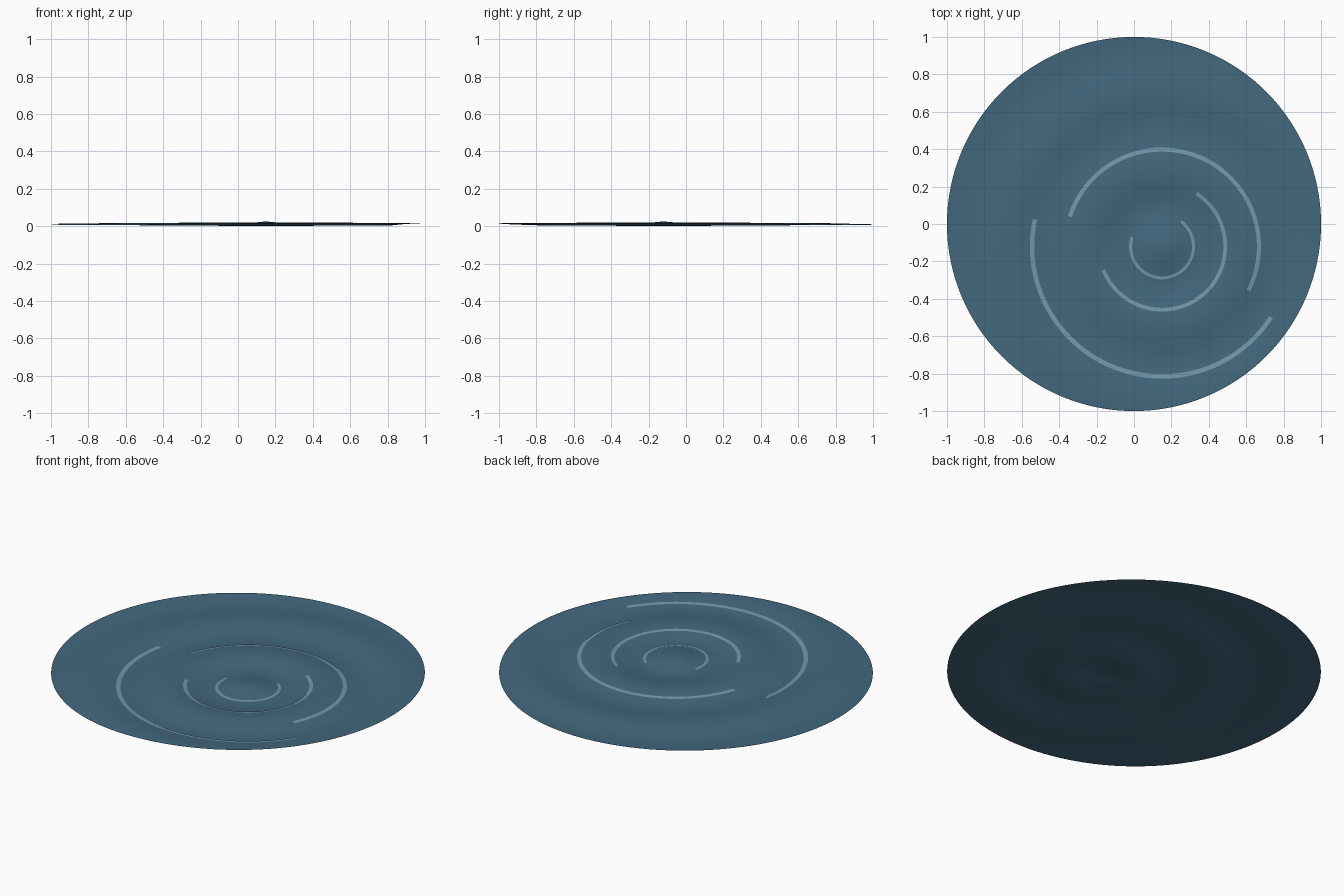
import bpy, bmesh, math

if "Cube" in bpy.data.objects:
    bpy.data.objects.remove(bpy.data.objects["Cube"])

CX, CY = 0.15, -0.12          # ripple centre
AMP, WAVE, DECAY = 0.0135, 0.42, 0.8
BASE = AMP * math.exp(-DECAY * WAVE / 2)


def height(x, y):
    r = math.hypot(x - CX, y - CY)
    return BASE + AMP * math.exp(-DECAY * r) * math.cos(2 * math.pi * r / WAVE)


def material(name, color):
    m = bpy.data.materials.new(name)
    m.diffuse_color = color
    m.use_nodes = True
    m.node_tree.nodes["Principled BSDF"].inputs["Base Color"].default_value = m.diffuse_color
    return m


def finish(bm, name, mat):
    bm.normal_update()
    for f in bm.faces:
        f.smooth = True
        if f.normal.z < 0:
            f.normal_flip()
    me = bpy.data.meshes.new(name)
    bm.to_mesh(me)
    bm.free()
    me.materials.append(mat)
    ob = bpy.data.objects.new(name, me)
    bpy.context.collection.objects.link(ob)
    return ob


water = material("water", (0.055, 0.14, 0.21, 1))
foam = material("foam", (0.17, 0.31, 0.40, 1))

# rippled round water sheet
bm = bmesh.new()
RINGS, SEGS = 64, 128
centre = bm.verts.new((0, 0, height(0, 0)))
prev = None
for i in range(1, RINGS + 1):
    ring = []
    for j in range(SEGS):
        a = 2 * math.pi * j / SEGS
        x, y = i / RINGS * math.cos(a), i / RINGS * math.sin(a)
        ring.append(bm.verts.new((x, y, height(x, y))))
    for j in range(SEGS):
        k = (j + 1) % SEGS
        if prev:
            bm.faces.new((prev[j], ring[j], ring[k], prev[k]))
        else:
            bm.faces.new((centre, ring[j], ring[k]))
    prev = ring
finish(bm, "water_surface", water)


# broken foam arcs lying just above the ripples
def foam_arc(name, radius, width, start, end, steps=72):
    bm = bmesh.new()
    last = None
    for i in range(steps + 1):
        a = math.radians(start + (end - start) * i / steps)
        pair = []
        for r in (radius - width / 2, radius + width / 2):
            x, y = CX + r * math.cos(a), CY + r * math.sin(a)
            pair.append(bm.verts.new((x, y, height(x, y) + 0.003)))
        if last:
            bm.faces.new((last[0], last[1], pair[1], pair[0]))
        last = pair
    finish(bm, name, foam)


for n, arc in enumerate([(0.168, 0.016, 163, 413), (0.338, 0.02, 202, 417),
                         (0.518, 0.022, -27, 162), (0.695, 0.024, 168, 327)]):
    foam_arc(f"foam_arc_{n + 1}", *arc)
